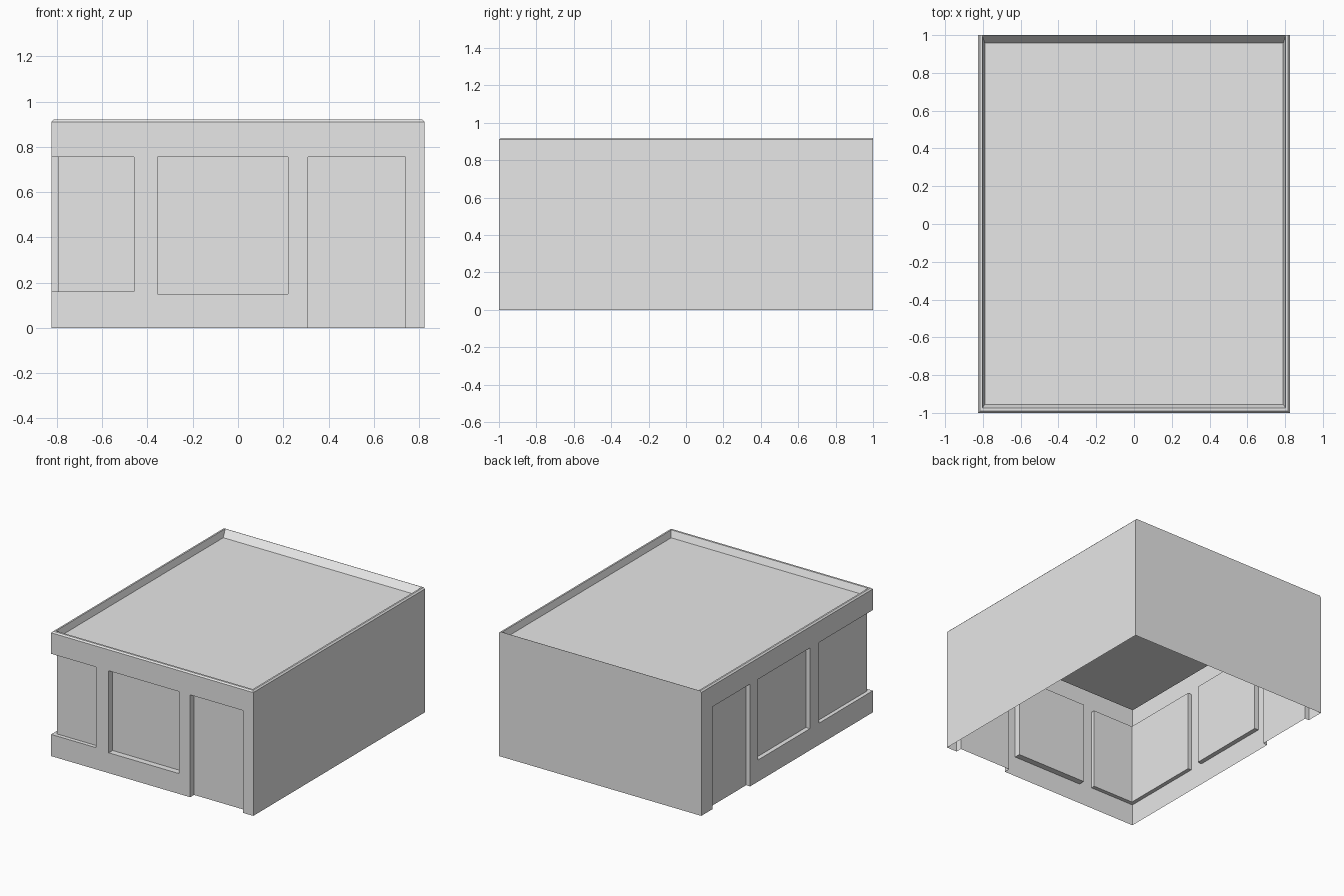
import bpy
import bmesh
from mathutils import Vector

HX, HY, WALL_TOP = 0.825, 1.0, 0.91

cube = bpy.data.objects.get("Cube")
if cube:
    bpy.data.objects.remove(cube, do_unlink=True)

grey = bpy.data.materials.new("plain_grey")
grey.use_nodes = True
grey.diffuse_color = (0.8, 0.8, 0.8, 1)
grey.node_tree.nodes["Principled BSDF"].inputs["Base Color"].default_value = (0.8, 0.8, 0.8, 1)


def add_object(name, bm):
    mesh = bpy.data.meshes.new(name)
    bm.to_mesh(mesh)
    bm.free()
    mesh.materials.append(grey)
    obj = bpy.data.objects.new(name, mesh)
    bpy.context.collection.objects.link(obj)
    return obj


def ring(bm, side, front, back, z):
    """Rectangle of vertices inset from the footprint."""
    x, y0, y1 = HX - side, -HY + front, HY - back
    return [bm.verts.new((px, py, z)) for px, py in ((-x, y0), (x, y0), (x, y1), (-x, y1))]


def skin(bm, rings):
    for a, b in zip(rings, rings[1:]):
        for i in range(4):
            j = (i + 1) % 4
            bm.faces.new((a[i], a[j], b[j], b[i]))


# Walls: an open shell, cut along the edges of every opening
bm = bmesh.new()
skin(bm, [ring(bm, 0, 0, 0, 0), ring(bm, 0, 0, 0, WALL_TOP)])

HEAD, SILL, LOW_SILL = 0.755, 0.16, 0.15
# Each opening: wall, start, end, bottom, depth
front_openings = [(-0.355, 0.22, LOW_SILL, 0.045), (0.31, 0.74, 0, 0.045)]
side_openings = [(-0.267, 0.337, SILL, 0.033), (0.43, 0.872, 0, 0.033)]
CORNER_X, CORNER_Y, CORNER_DEPTH = -0.46, -0.375, 0.029


def cut(axis, value):
    co, no = Vector((0, 0, 0)), Vector((0, 0, 0))
    co[axis], no[axis] = value, 1
    bmesh.ops.bisect_plane(bm, geom=bm.verts[:] + bm.edges[:] + bm.faces[:],
                           plane_co=co, plane_no=no)


for axis, openings in ((0, front_openings), (1, side_openings)):
    for start, end, bottom, depth in openings:
        cut(axis, start)
        cut(axis, end)
for axis, value in ((0, CORNER_X), (1, CORNER_Y), (2, HEAD), (2, SILL), (2, LOW_SILL)):
    cut(axis, value)


def on_front(c):
    return c.y < -HY + 0.001


def on_side(c):
    return c.x < -HX + 0.001


def pick(test):
    return [f for f in bm.faces if test(f.calc_center_median())]


def recess(faces, depth):
    """Push a patch of wall inward, leaving reveals around it."""
    new = bmesh.ops.extrude_face_region(bm, geom=faces)["geom"]
    for v in new:
        if isinstance(v, bmesh.types.BMVert):
            move_y, move_x = on_front(v.co), on_side(v.co)
            v.co.y += depth if move_y else 0
            v.co.x += depth if move_x else 0
    old = [f for f in faces if f.is_valid]
    if old:
        bmesh.ops.delete(bm, geom=old, context="FACES_ONLY")


# Windows and doors on the two open walls
for start, end, bottom, depth in front_openings:
    recess(pick(lambda c: on_front(c) and start < c.x < end and bottom < c.z < HEAD), depth)
for start, end, bottom, depth in side_openings:
    recess(pick(lambda c: on_side(c) and start < c.y < end and bottom < c.z < HEAD), depth)

# Window wrapping the corner
recess(pick(lambda c: SILL < c.z < HEAD and ((on_front(c) and c.x < CORNER_X)
                                             or (on_side(c) and c.y < CORNER_Y))), CORNER_DEPTH)

# Doorways have no threshold
thresholds = [f for f in bm.faces if all(v.co.z < 0.001 for v in f.verts)]
if thresholds:
    bmesh.ops.delete(bm, geom=thresholds, context="FACES")
loose = [e for e in bm.edges if not e.link_faces]
if loose:
    bmesh.ops.delete(bm, geom=loose, context="EDGES")
bmesh.ops.recalc_face_normals(bm, faces=bm.faces[:])
add_object("walls", bm)

# Parapet rim sloping down to the sunken roof
bm = bmesh.new()
rings = [ring(bm, *r) for r in ((0, 0, 0, WALL_TOP), (0.01, 0.01, 0, 0.92),
                                (0.022, 0.025, 0.002, 0.92), (0.035, 0.045, 0.043, 0.873))]
skin(bm, rings)
bm.faces.new(rings[-1])
add_object("parapet_and_roof", bm)
